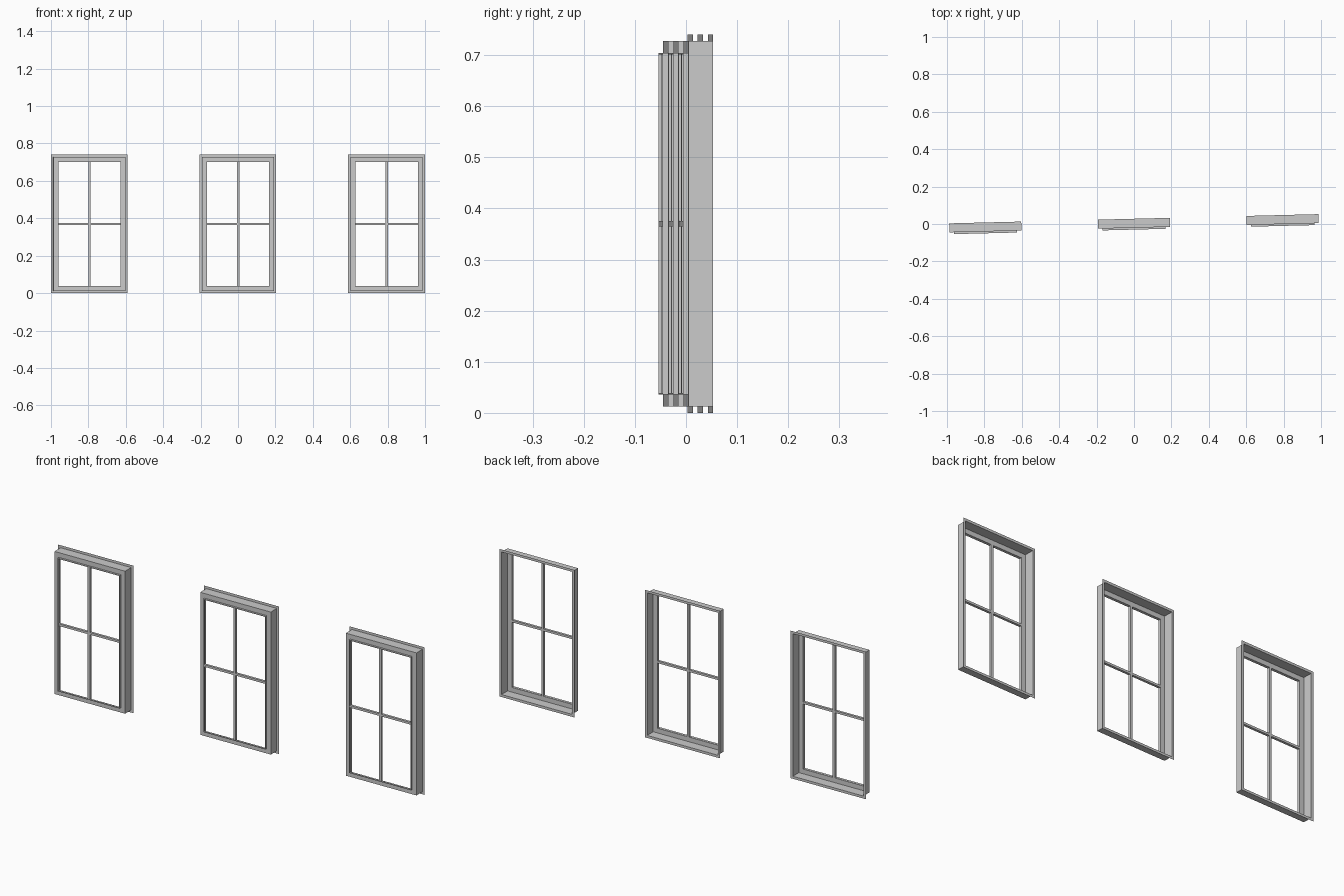
import bpy, bmesh, math
from mathutils import Matrix

if "Cube" in bpy.data.objects:
    bpy.data.objects.remove(bpy.data.objects["Cube"])

W, H = 0.41, 0.74            # outer size of one window
SPACING = 0.795
TURN = Matrix.Rotation(math.radians(1.43), 4, 'Z')   # the row stands slightly askew
BACK, FRONT, LIP = 0.028, -0.020, -0.030

# frame cross-section from back flange to front lip: (inset, y)
PROFILE = [(0, BACK), (0.0125, BACK), (0.0125, FRONT), (0.036, FRONT),
           (0.036, LIP), (0.039, LIP), (0.039, FRONT)]


def finish(name, bm, cx):
    bm.transform(TURN @ Matrix.Translation((cx, 0, 0)))
    me = bpy.data.meshes.new(name)
    bm.to_mesh(me)
    bm.free()
    bpy.context.collection.objects.link(bpy.data.objects.new(name, me))


def frame(cx, label):
    # sweep the profile round the rectangle with mitred corners
    bm = bmesh.new()
    rings = []
    for i, y in PROFILE:
        a = W / 2 - i
        rings.append([bm.verts.new(p) for p in
                      ((-a, y, i), (a, y, i), (a, y, H - i), (-a, y, H - i))])
    for r, s in zip(rings, rings[1:]):
        for k in range(4):
            n = (k + 1) % 4
            bm.faces.new((r[k], r[n], s[n], s[k]))
    finish("window_frame_" + label, bm, cx)


def bar(name, cx, sx, sz):
    bm = bmesh.new()
    depth = 0.012
    bmesh.ops.create_cube(bm, size=1, matrix=Matrix.Translation(
        (0, LIP + 0.001 + depth / 2, H / 2)) @ Matrix.Diagonal((sx, depth, sz, 1)))
    finish(name, bm, cx)


for k, label in enumerate(("left", "middle", "right")):
    cx = (k - 1) * SPACING
    frame(cx, label)
    # glazing bars
    bar("vertical_bar_" + label, cx, 0.012, H - 0.076)
    bar("horizontal_bar_" + label, cx, W - 0.076, 0.011)
